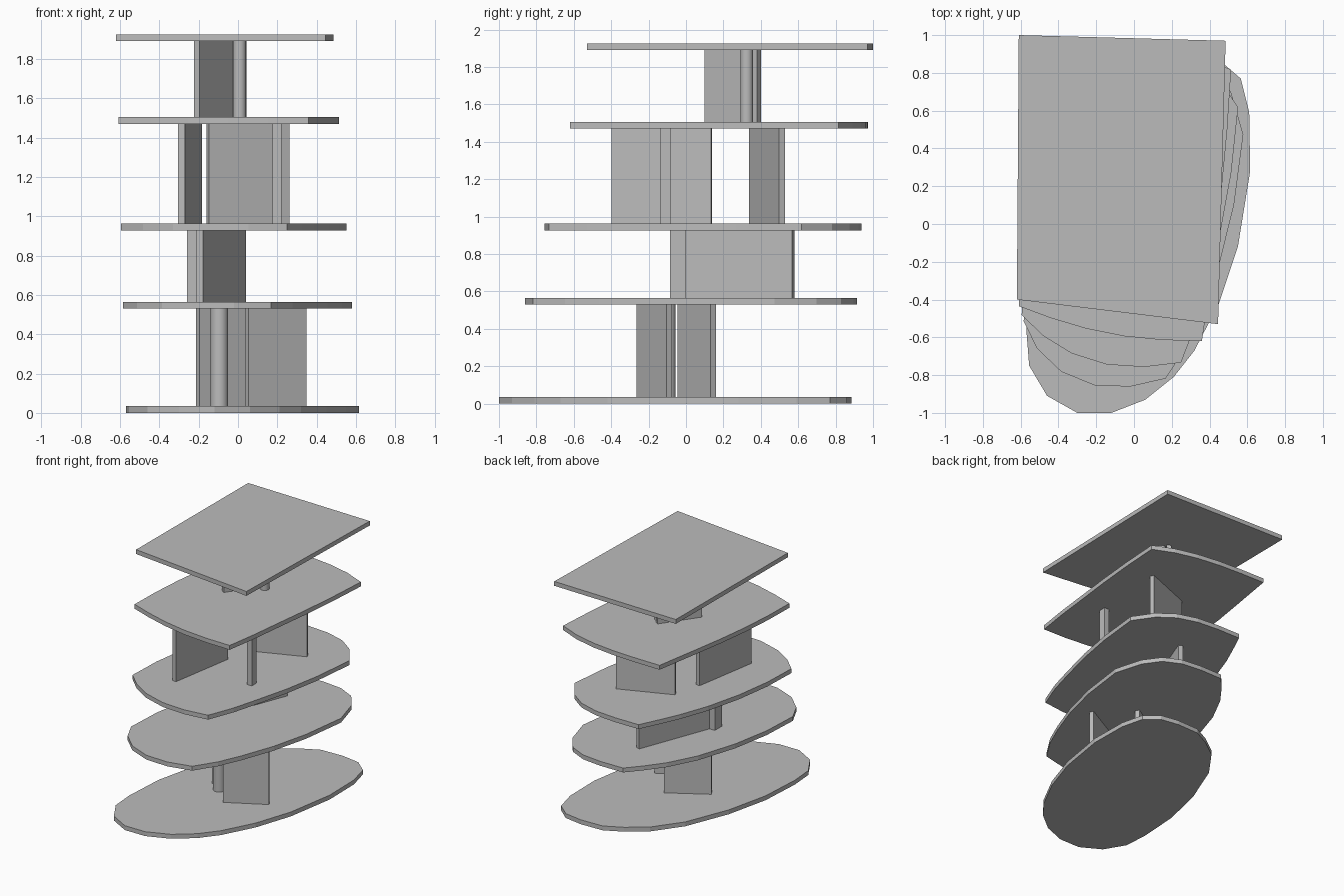
import bpy, bmesh, math
from mathutils import Vector

cube = bpy.data.objects.get("Cube")
if cube:
    bpy.data.objects.remove(cube, do_unlink=True)

grey = bpy.data.materials.new("plain grey")
grey.use_nodes = True
grey.diffuse_color = (0.5, 0.5, 0.5, 1)
grey.node_tree.nodes["Principled BSDF"].inputs["Base Color"].default_value = (0.5, 0.5, 0.5, 1)


def prism(name, outline, bottom, top):
    """Extrude a counter-clockwise plan outline between two heights."""
    bm = bmesh.new()
    face = bm.faces.new([bm.verts.new((p[0], p[1], bottom)) for p in outline])
    ring = bmesh.ops.extrude_face_region(bm, geom=[face])["geom"]
    moved = [v for v in ring if isinstance(v, bmesh.types.BMVert)]
    bmesh.ops.translate(bm, verts=moved, vec=(0, 0, top - bottom))
    bmesh.ops.recalc_face_normals(bm, faces=bm.faces)
    mesh = bpy.data.meshes.new(name)
    bm.to_mesh(mesh)
    bm.free()
    mesh.materials.append(grey)
    obj = bpy.data.objects.new(name, mesh)
    bpy.context.collection.objects.link(obj)
    return obj


def wall(name, start, end, thick, storey):
    """Upright plate whose centre line runs from start to end in plan."""
    a, b = Vector(start), Vector(end)
    along = (b - a).normalized()
    side = Vector((along.y, -along.x)) * thick / 2
    return prism(name, [a + side, b + side, b - side, a - side], *storey)


def round_column(name, x, y, radius, storey):
    angles = [math.tau * i / 32 for i in range(32)]
    obj = prism(name, [(x + radius * math.cos(t), y + radius * math.sin(t)) for t in angles], *storey)
    bpy.ops.object.select_all(action="DESELECT")
    obj.select_set(True)
    bpy.context.view_layer.objects.active = obj
    bpy.ops.object.shade_smooth_by_angle(angle=math.radians(30))


# Floors blend from a slanted oval at the base to a four-sided roof
oval_sides = [
    [(-.57, -.56), (-.555, -.75), (-.46, -.91), (-.30, -1), (-.12, -1)],
    [(.06, -.93), (.21, -.81), (.32, -.67), (.45, -.42), (.55, -.12)],
    [(.615, .28), (.61, .59), (.565, .77), (.46, .86), (.31, .885)],
    [(.12, .88), (-.02, .81), (-.17, .70), (-.33, .48), (-.47, .13), (-.55, -.22)],
]
corners = [Vector(c) for c in ((-.62, -.40), (.445, -.53), (.485, .97), (-.61, 1))]

bottoms = [0, .53, .927, 1.47, 1.89]
thickness = .035
for level, z in enumerate(bottoms):
    blend = z / bottoms[-1]
    outline = []
    for s, side in enumerate(oval_sides):
        for i, p in enumerate(side):
            on_roof = corners[s].lerp(corners[(s + 1) % 4], i / len(side))
            outline.append(Vector(p).lerp(on_roof, blend))
    prism(f"floor_{level}", outline, z, z + thickness)

storeys = [(low + thickness, high) for low, high in zip(bottoms, bottoms[1:])]

# Ground storey: two parallel walls and a round column
wall("ground_front_wall", (.045, -.25), (.34, -.09), .035, storeys[0])
wall("ground_back_wall", (-.205, -.03), (.09, .145), .035, storeys[0])
round_column("ground_column", -.095, -.1, .045, storeys[0])

# Second storey: one long wall and a square post
wall("second_wall", (-.195, .0), (.025, .573), .035, storeys[1])
wall("second_post", (-.235, -.085), (-.235, .005), .048, storeys[1])

# Third storey: two walls and a slim post
wall("third_left_wall", (-.288, -.395), (-.2, .137), .035, storeys[2])
wall("third_back_wall", (-.155, .352), (.255, .513), .035, storeys[2])
wall("third_post", (.198, -.14), (.198, -.08), .045, storeys[2])

# Top storey: one wall and a round column
wall("top_wall", (-.21, .11), (-.015, .39), .035, storeys[3])
round_column("top_column", .008, .325, .034, storeys[3])
